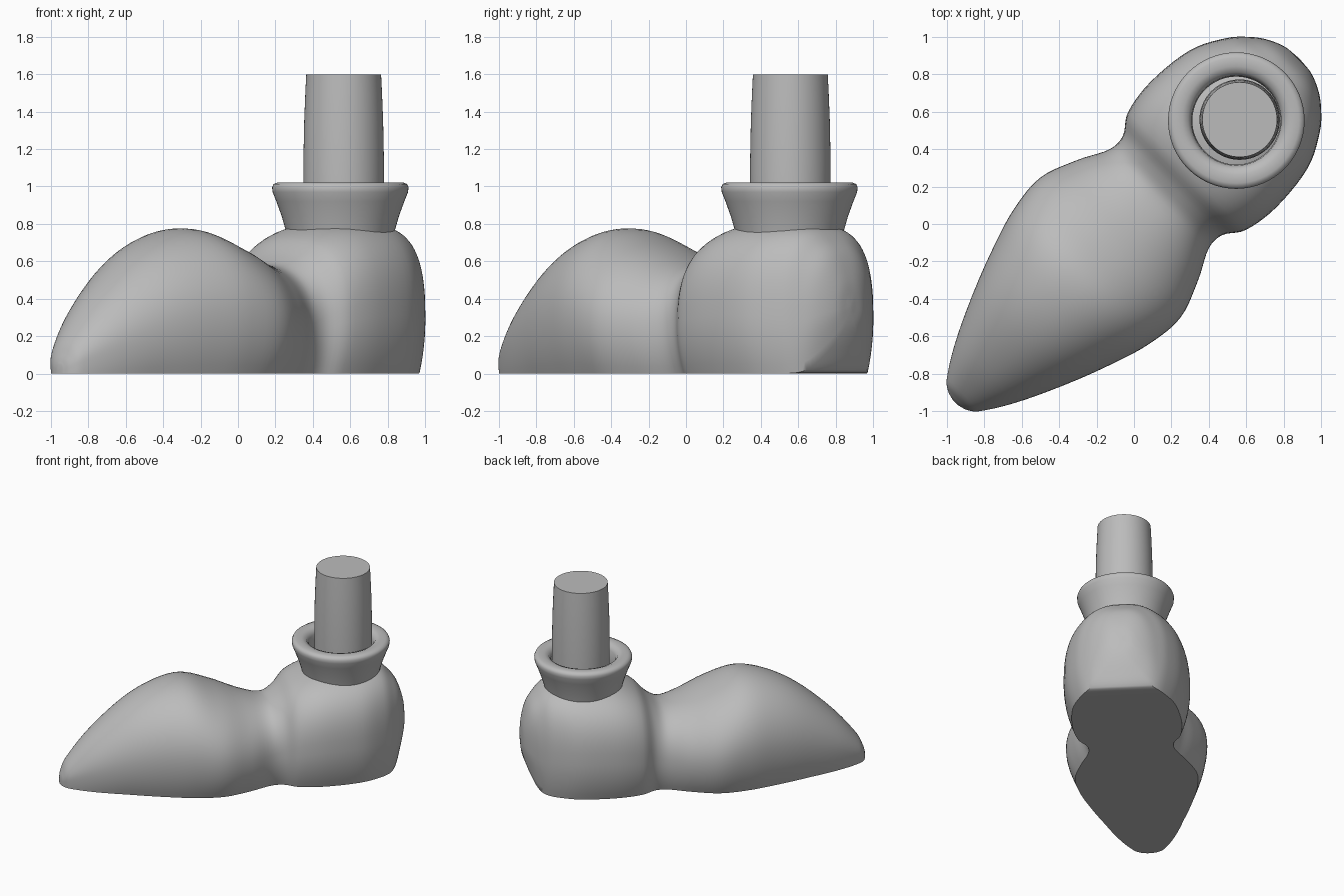
import bpy, bmesh, math
from mathutils import Vector

old = bpy.data.objects.get("Cube")
if old:
    bpy.data.objects.remove(old, do_unlink=True)

grey = bpy.data.materials.new("plain grey")
grey.use_nodes = True
colour = (0.5, 0.5, 0.5, 1)
grey.diffuse_color = colour
grey.node_tree.nodes["Principled BSDF"].inputs["Base Color"].default_value = colour


def finish(bm, name, angle):
    """Turn a bmesh into a smooth-shaded object."""
    bmesh.ops.remove_doubles(bm, verts=bm.verts, dist=0.0005)
    bmesh.ops.recalc_face_normals(bm, faces=bm.faces)
    mesh = bpy.data.meshes.new(name)
    bm.to_mesh(mesh)
    bm.free()
    mesh.materials.append(grey)
    obj = bpy.data.objects.new(name, mesh)
    bpy.context.collection.objects.link(obj)
    bpy.ops.object.select_all(action='DESELECT')
    obj.select_set(True)
    bpy.context.view_layer.objects.active = obj
    bpy.ops.object.shade_smooth_by_angle(angle=math.radians(angle))
    return obj


def bridge(bm, rings):
    """Join neighbouring closed rings with quads and cap both ends."""
    count = len(rings[0])
    for a, b in zip(rings, rings[1:]):
        for i in range(count):
            j = (i + 1) % count
            bm.faces.new((a[i], a[j], b[j], b[i]))
    bm.faces.new(rings[0])
    bm.faces.new(rings[-1])


def spline(points, steps):
    """Smooth path through the points, spaced by chord length."""
    pts = [Vector(p) for p in points]
    t = [0.0]
    for a, b in zip(pts, pts[1:]):
        t.append(t[-1] + math.sqrt((b - a).length))
    last = len(pts) - 1
    slopes = []
    for i in range(last + 1):
        lo, hi = max(i - 1, 0), min(i + 1, last)
        slopes.append((pts[hi] - pts[lo]) / (t[hi] - t[lo]))
    path = []
    for i in range(last):
        d = t[i + 1] - t[i]
        for k in range(steps):
            s = k / steps
            blend = s * s * (3 - 2 * s)
            path.append(pts[i] * (1 - blend) + pts[i + 1] * blend
                        + slopes[i] * (d * s * (1 - s) ** 2)
                        - slopes[i + 1] * (d * s * s * (1 - s)))
    return path + [pts[-1]]


def section(along, width, low, high):
    """Domed cross-section with flat sole and slightly tucked-in lower sides."""
    width = max(width, 0.004)
    high = max(high, low + 0.01)
    middle = low + 0.38 * (high - low)
    ramp = min(max(along * 2, 0), 1)
    power = 2 / (2.1 + 0.6 * ramp * ramp * (3 - 2 * ramp))
    tuck = min(0.13 * min(1, high / 0.6) + 2 * max(low, 0), 0.8)
    half = []
    for i in range(6):
        drop = 1 - i / 6
        half.append((width * (1 - tuck * drop ** 2), middle + (low - middle) * drop))
    for i in range(16):
        a = math.pi / 2 * i / 16
        half.append((width * math.cos(a) ** power,
                     middle + (high - middle) * math.sin(a) ** power))
    outline = half + [(0, high)] + [(-v, z) for v, z in reversed(half)]
    root = math.sqrt(2)
    return [((along + v) / root, (along - v) / root, max(z, 0)) for v, z in outline]


# Foot: position along the diagonal, half width, underside height, top height
stations = [
    (-1.35, .02, 0, .05), (-1.335, .07, 0, .1), (-1.29, .125, 0, .19),
    (-1.11, .235, 0, .4), (-.85, .355, 0, .62), (-.615, .445, 0, .74),
    (-.4, .51, 0, .775), (-.18, .53, 0, .7), (.03, .455, 0, .615),
    (.19, .375, 0, .58), (.29, .375, 0, .63), (.4, .445, 0, .73),
    (.6, .475, 0, .8), (.87, .445, 0, .81), (1.05, .355, 0, .78),
    (1.14, .275, .02, .71), (1.2, .195, .12, .63), (1.24, .1, .24, .5),
    (1.25, .01, .35, .38),
]
bm = bmesh.new()
bridge(bm, [[bm.verts.new(p) for p in section(*s)] for s in spline(stations, 5)])
finish(bm, "foot", 45)


def lathe(name, profile, centre, angle, sides=64):
    """Revolve a radius and height profile around a vertical axis."""
    bm = bmesh.new()
    rings = []
    for r, z in profile:
        ring = []
        for i in range(sides):
            a = math.tau * i / sides
            ring.append(bm.verts.new((centre[0] + r * math.cos(a),
                                      centre[1] + r * math.sin(a), z)))
        rings.append(ring)
    bridge(bm, rings)
    return finish(bm, name, angle)


# Flared ankle collar with a rounded lip and an open socket
collar = [(.28, .72), (.293, .77), (.313, .84), (.342, .92), (.362, .97),
          (.365, .995), (.357, 1.013), (.335, 1.022), (.29, 1.022),
          (.258, 1.01), (.24, .98), (.235, .9), (.235, .78)]
lathe("ankle_collar", collar, (.547, .553), 50)

# Slightly tapered leg post standing in the socket
post = [(.21, .72), (.215, .95), (.215, 1.15), (.211, 1.35), (.205, 1.5), (.2, 1.6)]
lathe("leg_post", post, (.565, .558), 40)
